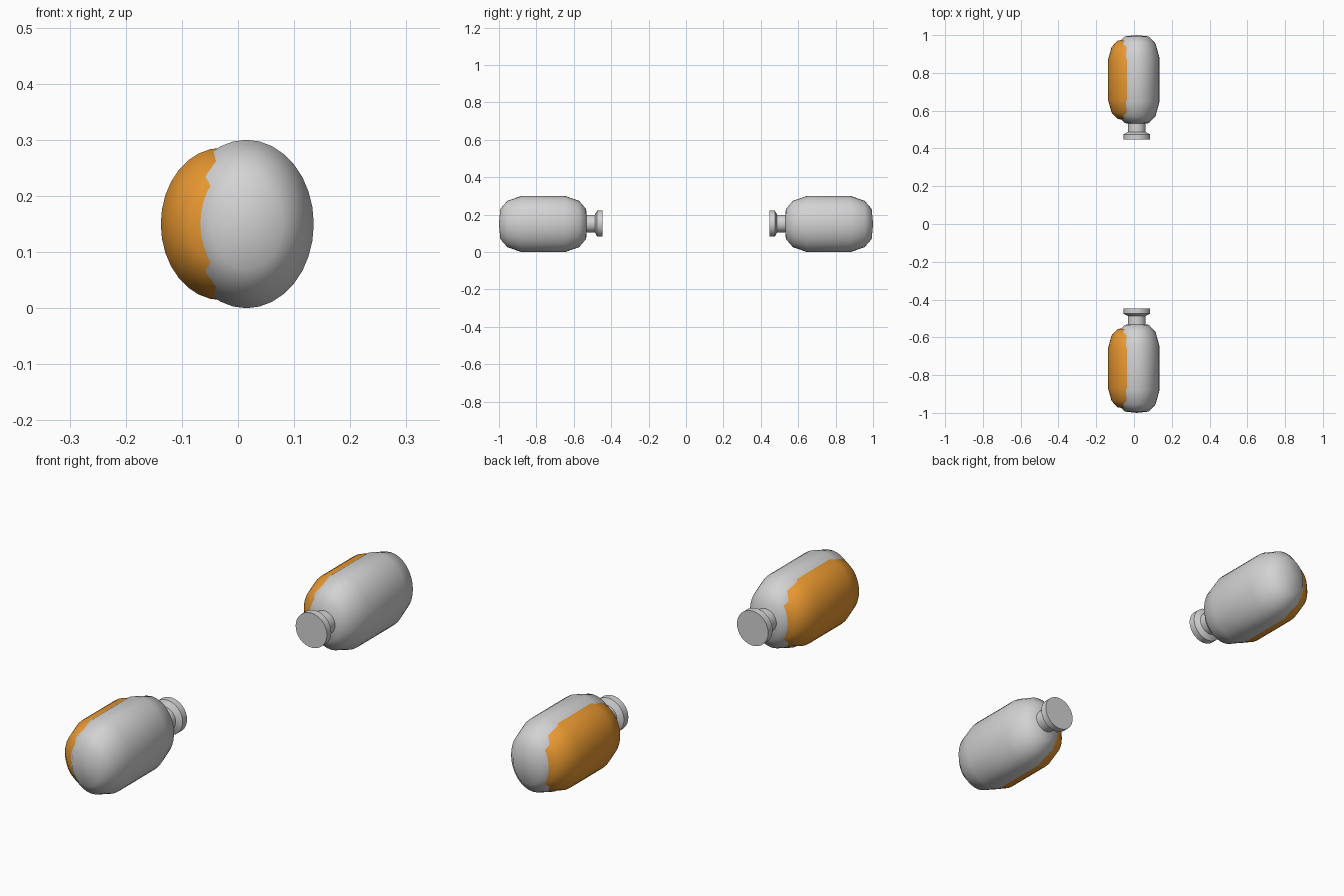
import bpy, bmesh, math

cube = bpy.data.objects.get("Cube")
if cube:
    bpy.data.objects.remove(cube)

SEGMENTS = 32


def material(name, color):
    mat = bpy.data.materials.new(name)
    mat.use_nodes = True
    mat.diffuse_color = color
    mat.node_tree.nodes["Principled BSDF"].inputs["Base Color"].default_value = color
    return mat


grey = material("light grey", (0.65, 0.65, 0.65, 1))
orange = material("orange", (0.8, 0.31, 0.03, 1))


def lathe(name, profile, mat, side, x, z, width=1.0, scale=1.0, mid=0.0, smooth_angle=180):
    """Spin (radius, y) points about a y axis; side is -1 for the front copy."""
    bm = bmesh.new()
    rings = []
    for r, y in profile:
        y = side * (mid + (y - mid) * scale)
        if r == 0:
            rings.append([bm.verts.new((x, y, z))])
            continue
        angles = [2 * math.pi * i / SEGMENTS for i in range(SEGMENTS)]
        rings.append([bm.verts.new((x + r * scale * width * math.cos(a), y,
                                    z + r * scale * math.sin(a))) for a in angles])
    for a, b in zip(rings, rings[1:]):
        for i in range(SEGMENTS):
            j = (i + 1) % SEGMENTS
            if len(a) == 1:
                bm.faces.new((a[0], b[i], b[j]))
            elif len(b) == 1:
                bm.faces.new((a[i], b[0], a[j]))
            else:
                bm.faces.new((a[i], b[i], b[j], a[j]))
    bmesh.ops.recalc_face_normals(bm, faces=bm.faces)
    mesh = bpy.data.meshes.new(name)
    bm.to_mesh(mesh)
    bm.free()
    mesh.materials.append(mat)
    obj = bpy.data.objects.new(name, mesh)
    bpy.context.collection.objects.link(obj)
    bpy.ops.object.select_all(action="DESELECT")
    obj.select_set(True)
    bpy.context.view_layer.objects.active = obj
    bpy.ops.object.shade_smooth_by_angle(angle=math.radians(smooth_angle))
    return obj


# Radius and distance from the centre, from the outer end inwards
pod = [(0, 1.0), (0.08, 0.993), (0.124, 0.955), (0.15, 0.88),
       (0.15, 0.647), (0.124, 0.572), (0.08, 0.534), (0, 0.527)]
stem = [(0, 0.56), (0.047, 0.56), (0.047, 0.487), (0.07, 0.475), (0.07, 0.447), (0, 0.447)]

for side, place in ((-1, "front"), (1, "back")):
    # Oval body with a smaller shell sunk into its right side
    lathe(place + "_body", pod, grey, side, 0.015, 0.15, width=0.8)
    lathe(place + "_side_shell", pod, orange, side, -0.029, 0.15, width=0.8,
          scale=0.905, mid=0.7635)
    # Round neck ending in a flared disc
    lathe(place + "_neck_and_disc", stem, grey, side, 0.015, 0.152, smooth_angle=25)
